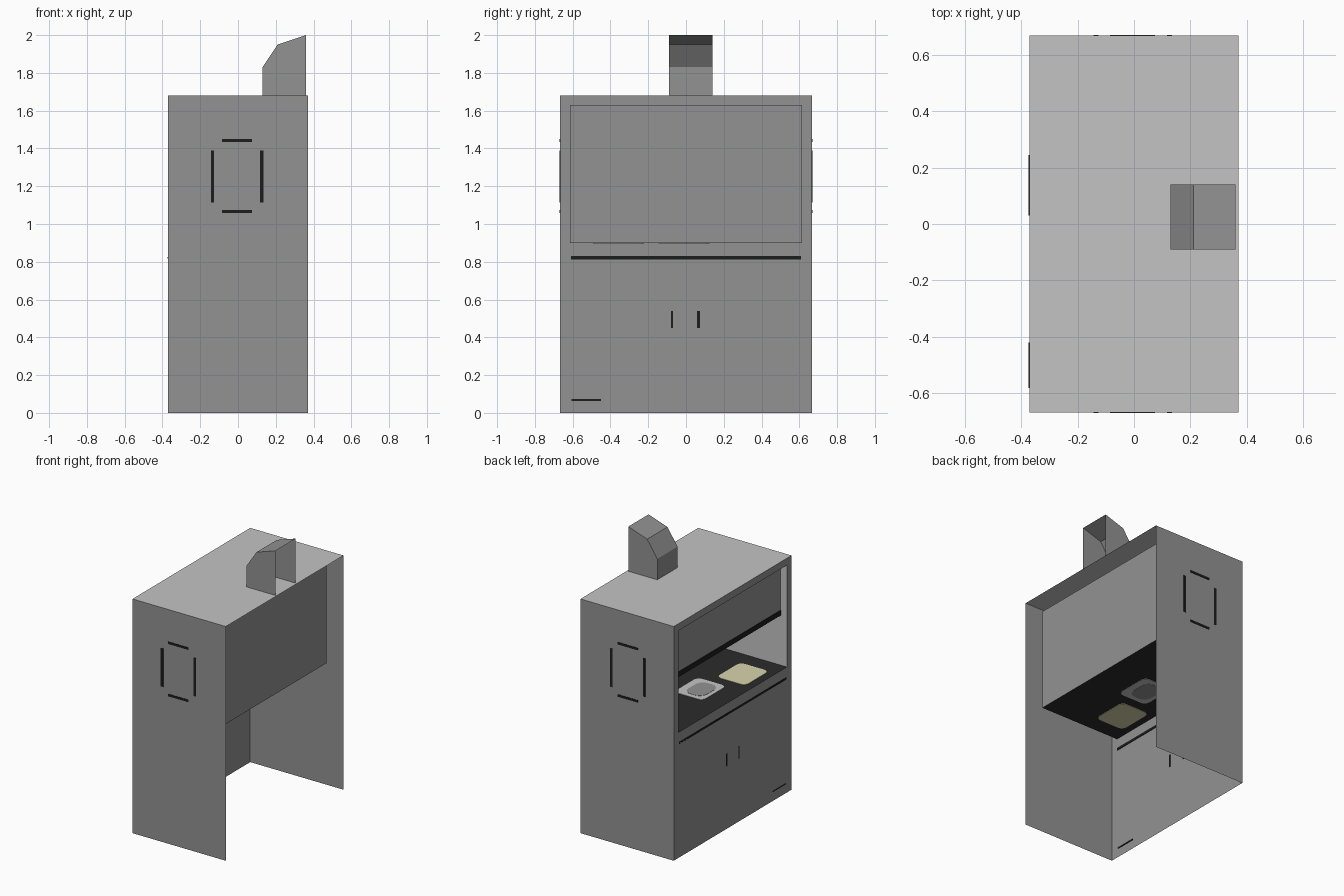
import bpy, bmesh, math

if "Cube" in bpy.data.objects:
    bpy.data.objects.remove(bpy.data.objects["Cube"])


def material(name, rgb):
    m = bpy.data.materials.new(name)
    m.diffuse_color = (*rgb, 1.0)
    m.use_nodes = True
    m.node_tree.nodes["Principled BSDF"].inputs["Base Color"].default_value = m.diffuse_color
    return m


BODY = material("body_grey", (0.29, 0.29, 0.29))
LIGHT = material("light_grey", (0.55, 0.55, 0.55))
DARK = material("dark_worktop", (0.025, 0.025, 0.025))
BLACK = material("black_trim", (0.012, 0.012, 0.012))
CREAM = material("cream", (0.68, 0.66, 0.41))
SILVER = material("silver", (0.56, 0.56, 0.56))
MID = material("mid_grey", (0.29, 0.29, 0.29))


def sheet(name, quads, mat):
    """Open sheet made from a few polygons."""
    bm = bmesh.new()
    for q in quads:
        bm.faces.new([bm.verts.new(p) for p in q])
    bmesh.ops.remove_doubles(bm, verts=bm.verts, dist=1e-5)
    me = bpy.data.meshes.new(name)
    bm.to_mesh(me)
    bm.free()
    ob = bpy.data.objects.new(name, me)
    bpy.context.collection.objects.link(ob)
    me.materials.append(mat)
    return ob


def box(name, x0, x1, y0, y1, z0, z1, mat):
    bm = bmesh.new()
    bmesh.ops.create_cube(bm, size=1)
    for v in bm.verts:
        v.co = (x0 + (v.co.x + .5) * (x1 - x0),
                y0 + (v.co.y + .5) * (y1 - y0),
                z0 + (v.co.z + .5) * (z1 - z0))
    me = bpy.data.meshes.new(name)
    bm.to_mesh(me)
    bm.free()
    ob = bpy.data.objects.new(name, me)
    bpy.context.collection.objects.link(ob)
    me.materials.append(mat)
    return ob


def quad_x(x, y0, y1, z0, z1):      # faces -x
    return [(x, y1, z0), (x, y0, z0), (x, y0, z1), (x, y1, z1)][::-1]


def quad_y(y, x0, x1, z0, z1):      # faces -y
    return [(x0, y, z0), (x1, y, z0), (x1, y, z1), (x0, y, z1)]


def quad_z(z, x0, x1, y0, y1):      # faces +z
    return [(x0, y0, z), (x1, y0, z), (x1, y1, z), (x0, y1, z)]


def rounded_plate(name, cx, cy, w, d, r, z, t, mat):
    ring = []
    for k, (sx, sy) in enumerate([(1, 1), (-1, 1), (-1, -1), (1, -1)]):
        for i in range(6):
            a = math.radians(90 * k + 18 * i)
            ring.append((cx + sx * (w / 2 - r) + r * math.cos(a),
                         cy + sy * (d / 2 - r) + r * math.sin(a)))
    bm = bmesh.new()
    f = bm.faces.new([bm.verts.new((x, y, z - t / 2)) for x, y in ring])
    ext = bmesh.ops.extrude_face_region(bm, geom=[f], use_keep_orig=True)
    for v in ext["geom"]:
        if isinstance(v, bmesh.types.BMVert):
            v.co.z += t
    bmesh.ops.recalc_face_normals(bm, faces=bm.faces)
    me = bpy.data.meshes.new(name)
    bm.to_mesh(me)
    bm.free()
    ob = bpy.data.objects.new(name, me)
    bpy.context.collection.objects.link(ob)
    me.materials.append(mat)


X, Y, H = 0.37, 0.667, 1.68            # cabinet half sizes and height
CY, Z0, Z1, XB = 0.615, 0.90, 1.63, 0.27   # chamber limits

# Outer shell: open at the +x side and underneath
sheet("side_walls", [quad_y(-Y, -X, X, 0, H), quad_y(Y, -X, X, 0, H)[::-1]], BODY)
sheet("roof", [quad_z(H, -X, X, -Y, Y)], LIGHT)
sheet("access_face", [
    quad_x(-X, -Y, Y, 0, Z0), quad_x(-X, -Y, Y, Z1, H),
    quad_x(-X, -Y, -CY, Z0, Z1), quad_x(-X, CY, Y, Z0, Z1)], BODY)

# Working chamber
sheet("chamber_back", [quad_x(XB, -CY, CY, Z0, Z1)], BODY)
sheet("chamber_sides", [quad_y(-CY, -X, XB, Z0, Z1)[::-1],
                        quad_y(CY, -X, XB, Z0, Z1)], LIGHT)
sheet("chamber_ceiling", [quad_z(Z1, -X, XB, -CY, CY)[::-1]], BODY)
sheet("worktop", [quad_z(Z0, -X, XB, -CY, CY)], DARK)

# Sliding sash with black lower rail
sheet("sash", [quad_x(-0.32, -CY, CY, 1.29, Z1)], BODY)
box("sash_rail", -0.325, -0.31, -CY, CY, 1.26, 1.295, BLACK)

# Trays on the worktop
rounded_plate("cream_tray", -0.20, -0.357, 0.23, 0.27, 0.04, Z0, 0.006, CREAM)
rounded_plate("silver_tray", -0.105, -0.01, 0.23, 0.27, 0.04, Z0, 0.006, SILVER)
rounded_plate("silver_tray_basin", -0.115, -0.01, 0.15, 0.20, 0.06, Z0, 0.009, MID)

# Exhaust duct: profile in x-z, open at the +x side
prof = [(0.36, 2.0), (0.21, 1.95), (0.13, 1.83), (0.13, H)]
ya, yb = -0.09, 0.14
duct = [[(x0, ya, z0), (x0, yb, z0), (x1, yb, z1), (x1, ya, z1)]
        for (x0, z0), (x1, z1) in zip(prof, prof[1:])]
outline = prof + [(0.36, H)]
duct.append([(x, ya, z) for x, z in outline[::-1]][::-1])
duct.append([(x, yb, z) for x, z in outline[::-1]])
sheet("exhaust_duct", duct, BODY)

# Grooves around the side hatches
T = 0.003
for tag, y in (("near", -Y), ("far", Y)):
    for i, z in enumerate((1.067, 1.442)):
        box(f"hatch_groove_{tag}_h{i}", -0.085, 0.075, y - T, y + T,
            z - 0.008, z + 0.008, BLACK)
    for i, x in enumerate((-0.135, 0.125)):
        box(f"hatch_groove_{tag}_v{i}", x - 0.009, x + 0.009, y - T, y + T,
            1.115, 1.39, BLACK)

# Lines of the lower cupboard, showing on the inner side of the face
box("cupboard_groove", -X, -X + T, -0.61, 0.61, 0.812, 0.83, BLACK)
box("cupboard_handle_a", -X, -X + T, -0.08, -0.068, 0.45, 0.54, BLACK)
box("cupboard_handle_b", -X, -X + T, 0.058, 0.075, 0.45, 0.54, BLACK)
box("foot_vent", -X, -X + T, -0.605, -0.45, 0.063, 0.073, BLACK)
# Short groove pieces showing on the outer side
for i, (y0, y1) in enumerate(((0.03, 0.245), (-0.58, -0.42))):
    box(f"outer_groove_{i}", -X - T, -X, y0, y1, 0.817, 0.825, BLACK)
